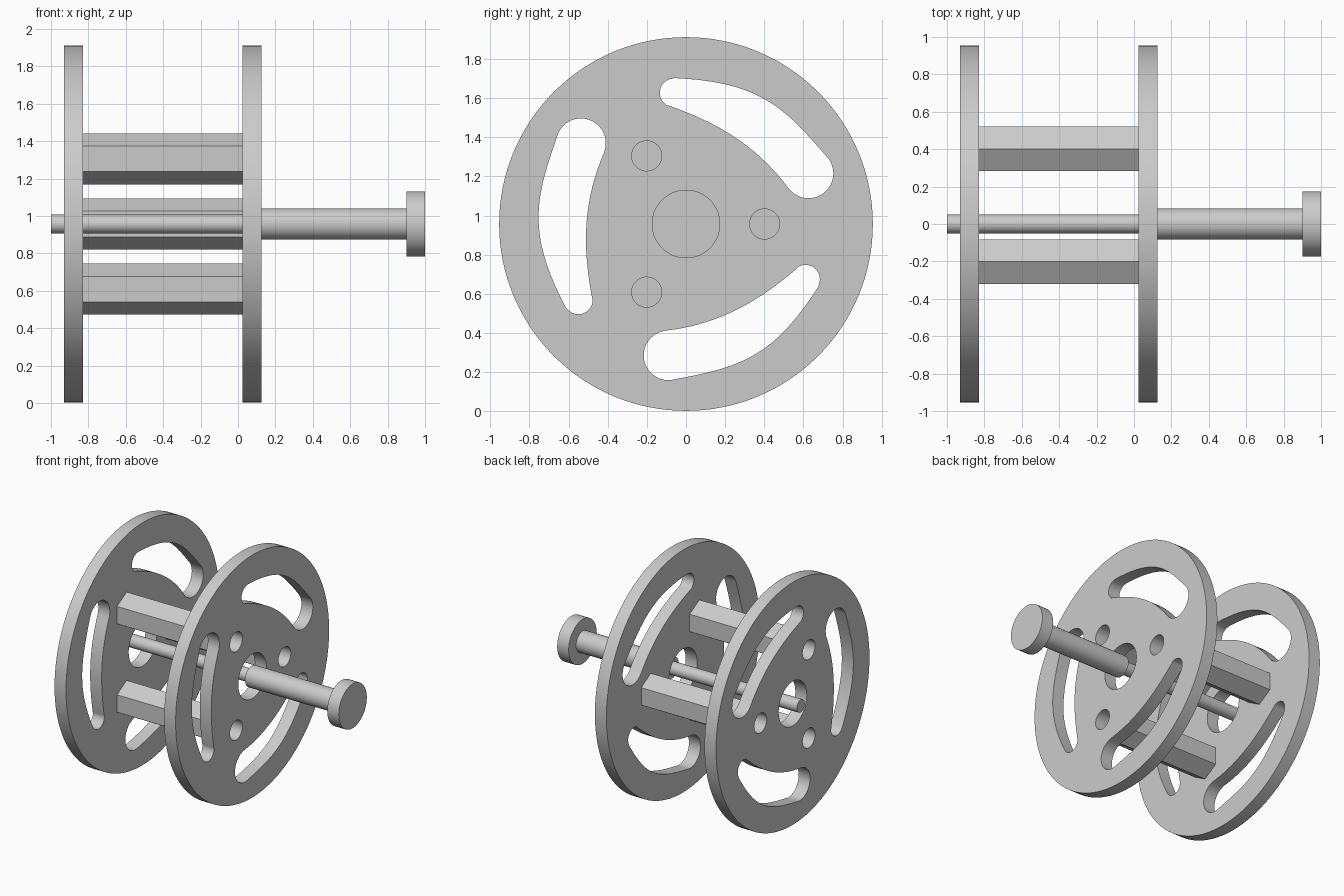
import bpy, bmesh
from math import radians, tau, sin, cos, atan2, pi
from mathutils import Matrix, Vector
from mathutils.geometry import interpolate_bezier

cube = bpy.data.objects.get("Cube")
if cube:
    bpy.data.objects.remove(cube, do_unlink=True)

AXIS_Z = 0.957
grey = bpy.data.materials.new("light grey metal")
grey.use_nodes = True
colour = (0.6, 0.6, 0.6, 1)
grey.diffuse_color = colour
grey.node_tree.nodes["Principled BSDF"].inputs["Base Color"].default_value = colour


def finish(name, bm):
    """Clean a mesh, link it and shade it smooth with sharp edges kept."""
    bmesh.ops.remove_doubles(bm, verts=bm.verts, dist=1e-5)
    bmesh.ops.recalc_face_normals(bm, faces=bm.faces)
    mesh = bpy.data.meshes.new(name)
    bm.to_mesh(mesh)
    bm.free()
    mesh.materials.clear()
    mesh.materials.append(grey)
    obj = bpy.data.objects.new(name, mesh)
    bpy.context.collection.objects.link(obj)
    bpy.ops.object.select_all(action="DESELECT")
    obj.select_set(True)
    bpy.context.view_layer.objects.active = obj
    bpy.ops.object.shade_smooth_by_angle(angle=radians(30))
    return obj


def arc(centre, radius, start, end, steps):
    return [Vector((centre[0] + radius * cos(start + (end - start) * i / steps),
                    centre[1] + radius * sin(start + (end - start) * i / steps)))
            for i in range(steps + 1)]


def circle(centre, radius, sides, start=0):
    return arc(centre, radius, start, start + tau, sides)[:-1]


def extrude(name, loops, x0, x1):
    """Extrude a filled (y, z) outline with holes along x."""
    curve = bpy.data.curves.new(name, "CURVE")
    curve.dimensions = "2D"
    curve.fill_mode = "BOTH"
    curve.extrude = (x1 - x0) / 2
    for loop in loops:
        spline = curve.splines.new("POLY")
        spline.points.add(len(loop) - 1)
        for point, co in zip(spline.points, loop):
            point.co = (co[0], co[1], 0, 1)
        spline.use_cyclic_u = True
    temp = bpy.data.objects.new(name + "_outline", curve)
    bpy.context.collection.objects.link(temp)
    mesh = bpy.data.meshes.new_from_object(
        temp.evaluated_get(bpy.context.evaluated_depsgraph_get()))
    bpy.data.objects.remove(temp, do_unlink=True)
    bm = bmesh.new()
    bm.from_mesh(mesh)
    bpy.data.meshes.remove(mesh)
    bm.transform(Matrix.Translation(((x0 + x1) / 2, 0, AXIS_Z))
                 @ Matrix.Rotation(pi / 2, 4, "Z") @ Matrix.Rotation(pi / 2, 4, "X"))
    return finish(name, bm)


def bezier(*points):
    return [Vector(p[:2]) for p in interpolate_bezier(
        *[Vector((y, z, 0)) for y, z in points], 20)]


def cap(centre, start, end, steps):
    """Round slot end running counter-clockwise between two side ends."""
    a, b = start - Vector(centre), end - Vector(centre)
    a0, a1 = atan2(a.y, a.x), atan2(b.y, b.x)
    if a1 < a0:
        a1 += tau
    return arc(centre, (a.length + b.length) / 2, a0, a1, steps)[1:-1]


# Curved slot with one wide and one narrow end
outer = bezier((-.658, .449), (-.77, .13), (-.815, -.04), (-.617, -.423))
inner = bezier((-.48, -.378), (-.525, -.14), (-.535, .1), (-.418, .367))
slot = (outer + cap((-.55, -.388), outer[-1], inner[0], 16)
        + inner + cap((-.537, .413), inner[-1], outer[0], 20))

# Outline shared by both end discs
turns = [k * tau / 3 for k in range(3)]
post_centres = [(0.402 * cos(a), 0.402 * sin(a)) for a in turns]
disc_loops = [circle((0, 0), 0.955, 128), circle((0, 0), 0.175, 48)]
disc_loops += [circle(c, 0.077, 32) for c in post_centres]
disc_loops += [[Matrix.Rotation(a, 2) @ p for p in slot] for a in turns]
extrude("right_end_disc", disc_loops, -0.93, -0.83)
extrude("left_end_disc", disc_loops, 0.025, 0.125)

# Hexagonal spacer posts, bored from both ends with a solid core
for i, c in enumerate(post_centres, 1):
    extrude(f"spacer_post_{i}",
            [circle(c, 0.137, 6, pi / 2), circle(c, 0.077, 32)], -0.83, 0.025)
    extrude(f"post_core_{i}", [circle(c, 0.077, 32)], -0.53, -0.275)

# Stepped shaft with its end knob
profile = [(-1, 0), (-1, .05), (.12, .05), (.12, .083),
           (.9, .083), (.9, .175), (1, .175), (1, 0)]
bm = bmesh.new()
verts = [bm.verts.new((x, 0, AXIS_Z + r)) for x, r in profile]
edges = [bm.edges.new(pair) for pair in zip(verts, verts[1:])]
bmesh.ops.spin(bm, geom=verts + edges, cent=(0, 0, AXIS_Z), axis=(1, 0, 0),
               angle=tau, steps=48)
finish("shaft_with_knob", bm)
